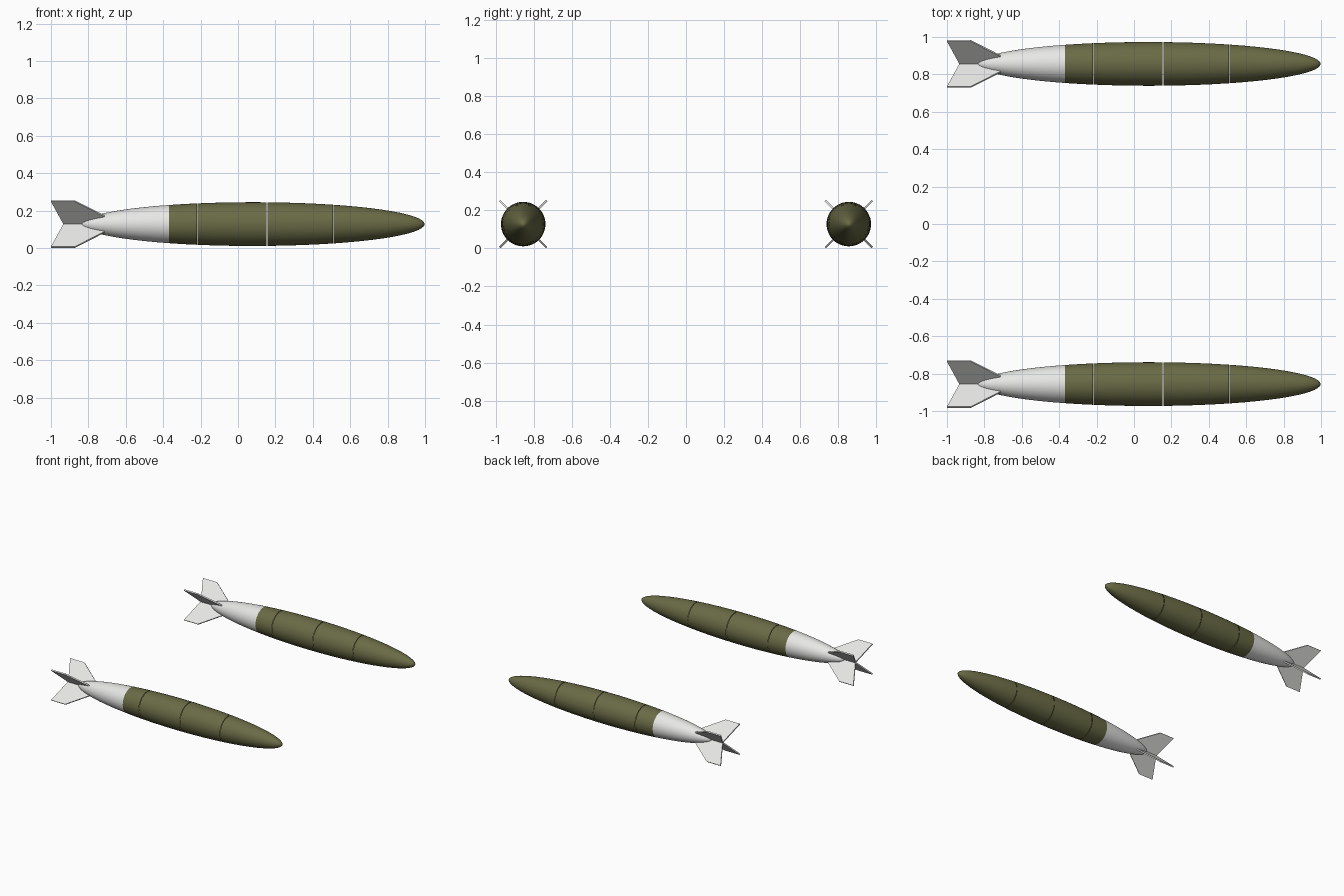
import bpy, bmesh, math

if "Cube" in bpy.data.objects:
    bpy.data.objects.remove(bpy.data.objects["Cube"])

AXIS_Y, AXIS_Z = 0.856, 0.128      # position of each body axis
CX, HALF_LEN, RADIUS = 0.08, 0.918, 0.117
SIDES = 48


def material(name, rgb):
    m = bpy.data.materials.new(name)
    m.diffuse_color = (*rgb, 1)
    m.use_nodes = True
    m.node_tree.nodes["Principled BSDF"].inputs["Base Color"].default_value = m.diffuse_color
    return m


olive = material("olive green", (0.142, 0.146, 0.060))
white = material("off white", (0.80, 0.80, 0.79))


def finish(bm, name, mat, y, smooth):
    bmesh.ops.recalc_face_normals(bm, faces=bm.faces)
    me = bpy.data.meshes.new(name)
    bm.to_mesh(me)
    bm.free()
    me.materials.append(mat)
    ob = bpy.data.objects.new(name, me)
    bpy.context.collection.objects.link(ob)
    ob.location = (0, y, AXIS_Z)
    if smooth:
        bpy.ops.object.select_all(action='DESELECT')
        ob.select_set(True)
        bpy.context.view_layer.objects.active = ob
        bpy.ops.object.shade_smooth_by_angle(angle=math.radians(40))


def section(name, x0, x1, mat, y):
    """Lathed slice of the slender ellipsoid between x0 and x1."""
    bm = bmesh.new()
    a0 = math.acos(max(-1, min(1, (x0 - CX) / HALF_LEN)))
    a1 = math.acos(max(-1, min(1, (x1 - CX) / HALF_LEN)))
    n = max(4, round(abs(a0 - a1) / 0.09))
    rings = []
    for i in range(n + 1):
        a = a0 + (a1 - a0) * i / n
        x, r = CX + HALF_LEN * math.cos(a), RADIUS * math.sin(a)
        if r < 1e-5:
            rings.append([bm.verts.new((x, 0, 0))])
        else:
            rings.append([bm.verts.new((x, r * math.cos(t), r * math.sin(t)))
                          for t in (2 * math.pi * k / SIDES for k in range(SIDES))])
    for p, q in zip(rings, rings[1:]):
        for k in range(SIDES):
            j = (k + 1) % SIDES
            ring = [p[k % len(p)], p[j % len(p)], q[j % len(q)], q[k % len(q)]]
            bm.faces.new(list(dict.fromkeys(ring)))
    finish(bm, name, mat, y, True)


def fin(name, angle, y):
    """Swept flat fin: (x, radial distance) outline given thickness."""
    outline = [(-0.932, 0.0), (-1.0, 0.175), (-0.873, 0.175), (-0.715, 0.062),
               (-0.70, 0.03), (-0.70, 0.0)]
    c, s, h = math.cos(angle), math.sin(angle), 0.005
    bm = bmesh.new()
    sides = [[bm.verts.new((x, r * c - t * s, r * s + t * c)) for x, r in outline]
             for t in (-h, h)]
    bm.faces.new(sides[0])
    bm.faces.new(sides[1][::-1])
    for i in range(len(outline)):
        j = (i + 1) % len(outline)
        bm.faces.new((sides[0][i], sides[0][j], sides[1][j], sides[1][i]))
    finish(bm, name, white, y, False)


for label, y in (("near", -AXIS_Y), ("far", AXIS_Y)):
    # tail cone and casing sections, with hairline joints between sections
    section(f"{label}_tail_cone", CX - HALF_LEN, -0.37, white, y)
    section(f"{label}_rear_casing", -0.37, -0.2195, olive, y)
    section(f"{label}_middle_casing", -0.2165, 0.1535, olive, y)
    section(f"{label}_front_casing", 0.1565, 0.5085, olive, y)
    section(f"{label}_nose", 0.5115, CX + HALF_LEN, olive, y)
    # four diagonal fins
    for k in range(4):
        fin(f"{label}_fin_{k + 1}", math.radians(45 + 90 * k), y)
